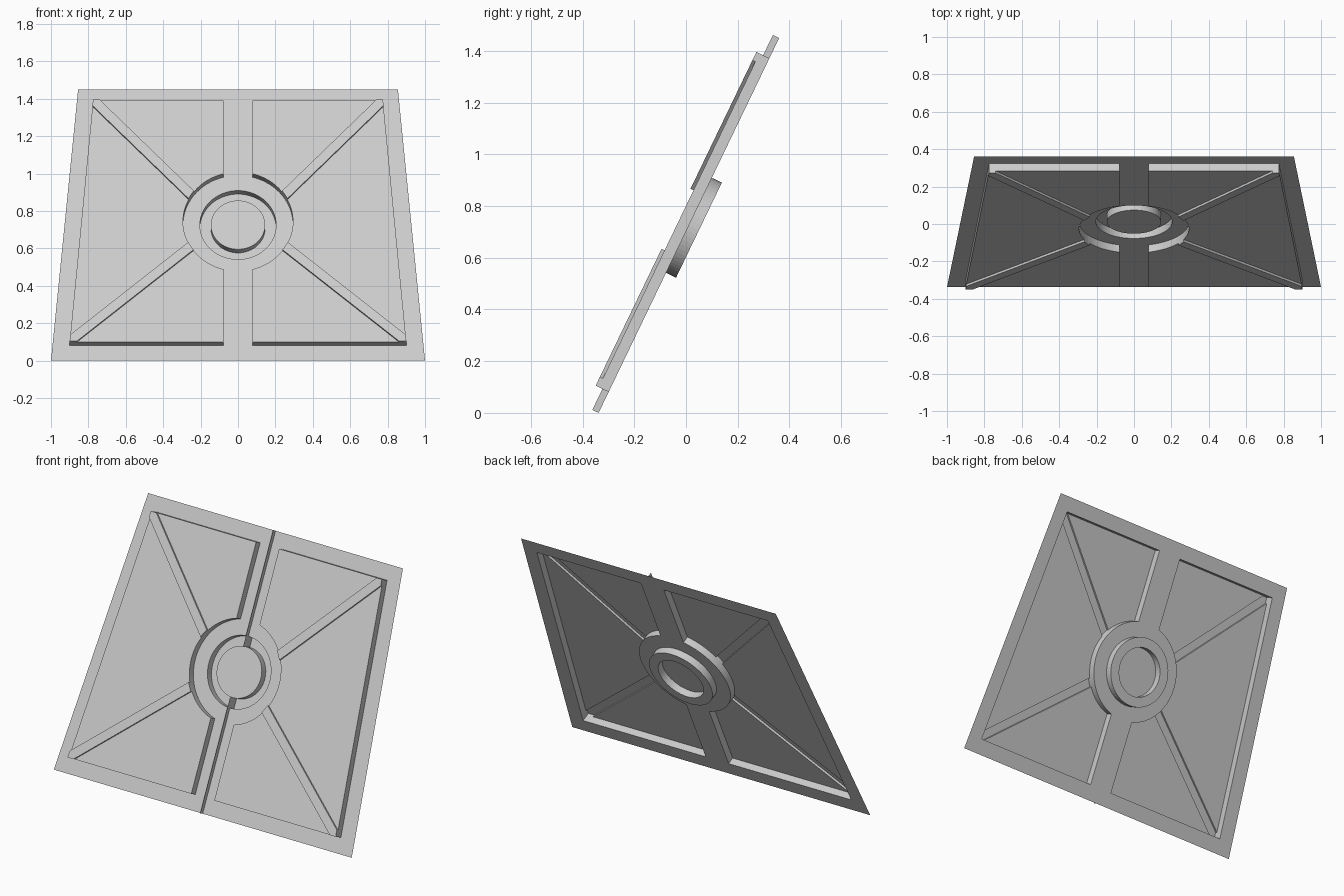
import bpy, bmesh
from math import sin, cos, atan2, pi, sqrt
from mathutils import Vector, Matrix

if "Cube" in bpy.data.objects:
    bpy.data.objects.remove(bpy.data.objects["Cube"])

L, C = 1.609, 0.805                 # slope length and ring centre along it
CO, SI = 0.434, 0.901               # tilt of the hatch
PANEL, RIB, GROOVE, SEAM = 0.043, 0.056, -0.043, 0.027
R_CUT, R_OUT, R_IN = 0.294, 0.204, 0.145
XI = 0.077                          # inner edge of the raised panels
B, T = 0.09, 1.522                  # panel bottom / top
XB, XT = 0.90, 0.775                # panel half widths at bottom / top
HW = 0.026                          # rib half width

# local (x, along slope, height) to tilted world space
TILT = Matrix(((1, 0, 0, 0), (0, CO, -SI, -0.338), (0, SI, CO, 0), (0, 0, 0, 1)))


def arc(r, a0, a1, n=24):
    return [(r * cos(a0 + (a1 - a0) * i / n), C + r * sin(a0 + (a1 - a0) * i / n))
            for i in range(n + 1)]


def flat(bm, pts, h):
    f = bm.faces.new([bm.verts.new((x, v, h)) for x, v in pts])
    f.normal_update()
    if f.normal.z < 0:
        f.normal_flip()


def wall(bm, pts, h0, h1):
    for a, b in zip(pts, pts[1:]):
        bm.faces.new([bm.verts.new(p) for p in
                      ((*a, h0), (*b, h0), (*b, h1), (*a, h1))])


def finish(name, bm, mirror=True):
    bmesh.ops.remove_doubles(bm, verts=bm.verts, dist=1e-5)
    me = bpy.data.meshes.new(name)
    bm.to_mesh(me)
    bm.free()
    me.transform(TILT)
    ob = bpy.data.objects.new(name, me)
    bpy.context.collection.objects.link(ob)
    if mirror:
        ob.modifiers.new("mirror", 'MIRROR')
    return ob


def side_hit(p, d):
    """Where a line meets the slanted outer panel edge."""
    e = Vector((XT - XB, T - B))
    w = Vector((XB, B)) - p
    t = (w.x * e.y - w.y * e.x) / (d.x * e.y - d.y * e.x)
    return p + d * t


def rib_points(corner, start_angle, edge_v):
    """Rib corners: ring end and rim end on the level side, then on the outer side."""
    s = Vector((R_CUT * cos(start_angle), C + R_CUT * sin(start_angle)))
    d = (Vector(corner) - s).normalized()
    n = Vector((-d.y, d.x)) * (1 if edge_v > C else -1)
    out = []
    for k in (1, -1):
        p = s + n * HW * k
        q = p - Vector((0, C))                      # slide on to the ring cut
        b = q.dot(d)
        p = p + d * (-b + sqrt(b * b - q.dot(q) + R_CUT ** 2))
        e = p + d * ((edge_v - p.y) / d.y) if k == 1 else side_hit(p, d)
        out += [tuple(p), tuple(e)]
    return out


def ang(p):
    return atan2(p[1] - C, p[0])


a_end = atan2(sqrt(R_CUT ** 2 - XI ** 2), XI)
ua, ue, uc, uf = rib_points((XT, T), 0.55, T)
la, le, lc, lf = rib_points((XB, B), -0.54, B)

# outer frame sheet around the panels
bm = bmesh.new()
cut = arc(R_CUT, -a_end, a_end, 40)
p_bi, p_bo, p_to, p_ti = (XI, B), (XB, B), (XT, T), (XI, T)
flat(bm, [(0, 0), p_bi] + cut + [p_ti, (0, L)] + arc(R_OUT, pi / 2, -pi / 2, 32), 0)
flat(bm, [(0, 0), (1, 0), p_bo, p_bi], 0)
flat(bm, [(1, 0), (0.855, L), p_to, p_bo], 0)
flat(bm, [(0.855, L), (0, L), p_ti, p_to], 0)
finish("hatch_frame", bm)

# raised panels, split by the diagonal ribs
bm = bmesh.new()
top_arc = arc(R_CUT, ang(ua), a_end, 12)
mid_arc = arc(R_CUT, ang(lc), ang(uc), 16)
low_arc = arc(R_CUT, -a_end, ang(la), 12)
for loop, rim in (
        (top_arc + [p_ti, ue], top_arc + [p_ti, ue]),
        (low_arc + [le, p_bi], [le, p_bi] + low_arc)):
    flat(bm, loop, PANEL)
    wall(bm, rim, 0, PANEL)
flat(bm, mid_arc + [uf, lf], PANEL)
wall(bm, mid_arc, 0, PANEL)
wall(bm, [uf, lf], 0, PANEL)
finish("raised_panels", bm)

# diagonal ribs running from the ring to the panel corners
bm = bmesh.new()
for a, e, c, f, corner in ((ua, ue, uc, uf, p_to), (la, le, lc, lf, p_bo)):
    end = arc(R_CUT, ang(c), ang(a), 4)
    flat(bm, end + [e, corner, f], RIB)
    wall(bm, [e, corner, f], 0, RIB)
    wall(bm, end, 0, RIB)
    wall(bm, [a, e], PANEL, RIB)
    wall(bm, [c, f], PANEL, RIB)
finish("diagonal_ribs", bm)

# round groove with centre disc
bm = bmesh.new()
outer, inner = arc(R_OUT, -pi / 2, pi / 2, 32), arc(R_IN, -pi / 2, pi / 2, 32)
flat(bm, outer + inner[::-1], GROOVE)
wall(bm, outer, GROOVE, 0)
wall(bm, inner, GROOVE, 0)
flat(bm, inner, 0)
finish("ring_groove", bm)

# thin seam between the two leaves
bm = bmesh.new()
for v0, v1, h in ((0, C - R_OUT, 0), (C - R_OUT, C - R_IN, GROOVE),
                  (C + R_IN, C + R_OUT, GROOVE), (C + R_OUT, L, 0)):
    wall(bm, [(0, v0), (0, v1)], h, SEAM)
finish("centre_seam", bm, mirror=False)
